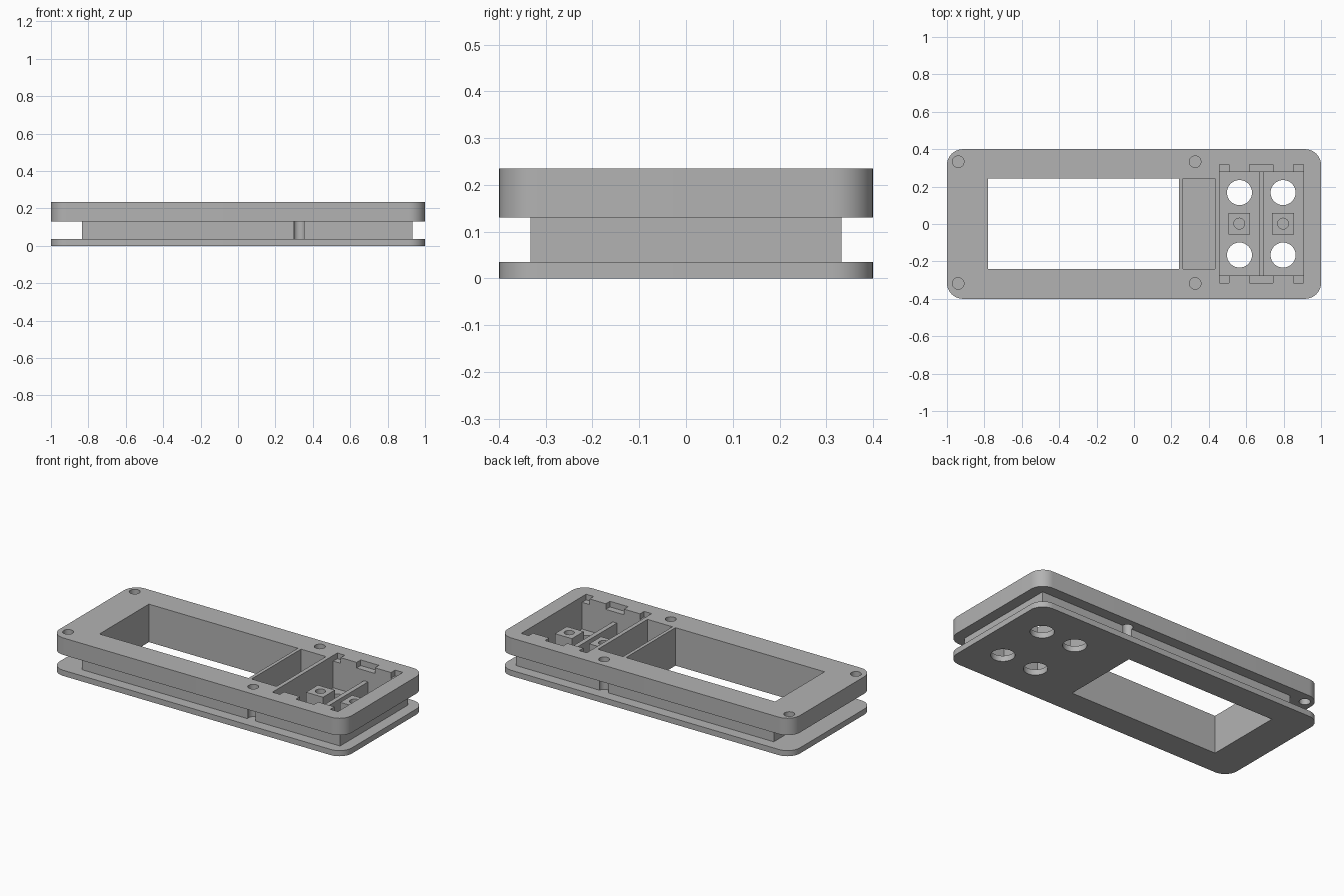
import bpy
import bmesh
import math

if "Cube" in bpy.data.objects:
    bpy.data.objects.remove(bpy.data.objects["Cube"], do_unlink=True)

grey = bpy.data.materials.new("plain grey")
grey.use_nodes = True
COLOR = (0.45, 0.45, 0.45, 1)
grey.diffuse_color = COLOR
grey.node_tree.nodes["Principled BSDF"].inputs["Base Color"].default_value = COLOR

PLATE, RIM, TOP = 0.035, 0.13, 0.235


def prism(name, outline, z0, z1):
    """Extrude a flat outline between two heights."""
    bm = bmesh.new()
    face = bm.faces.new([bm.verts.new((x, y, z0)) for x, y in outline])
    out = bmesh.ops.extrude_face_region(bm, geom=[face])
    moved = [v for v in out["geom"] if isinstance(v, bmesh.types.BMVert)]
    bmesh.ops.translate(bm, verts=moved, vec=(0, 0, z1 - z0))
    bmesh.ops.recalc_face_normals(bm, faces=bm.faces[:])
    mesh = bpy.data.meshes.new(name)
    bm.to_mesh(mesh)
    bm.free()
    mesh.materials.append(grey)
    obj = bpy.data.objects.new(name, mesh)
    bpy.context.collection.objects.link(obj)
    return obj


def box(name, x0, x1, y0, y1, z0, z1):
    return prism(name, [(x0, y0), (x1, y0), (x1, y1), (x0, y1)], z0, z1)


def arc(cx, cy, r, start, sweep, steps):
    angles = [start + sweep * i / steps for i in range(steps + 1)]
    return [(cx + r * math.cos(a), cy + r * math.sin(a)) for a in angles]


def cylinder(name, cx, cy, r, z0, z1):
    return prism(name, arc(cx, cy, r, 0, math.tau, 32)[:-1], z0, z1)


def rounded_plate(name, z0, z1, r=0.085):
    corners = [(1 - r, 0.4 - r), (r - 1, 0.4 - r), (r - 1, r - 0.4), (1 - r, r - 0.4)]
    outline = []
    for i, (x, y) in enumerate(corners):
        outline += arc(x, y, r, i * math.pi / 2, math.pi / 2, 10)
    return prism(name, outline, z0, z1)


def combine(target, tool, operation):
    mod = target.modifiers.new("combine", "BOOLEAN")
    mod.operation = operation
    mod.solver = "EXACT"
    mod.object = tool
    bpy.context.view_layer.objects.active = target
    bpy.ops.object.modifier_apply(modifier=mod.name)
    bpy.data.objects.remove(tool, do_unlink=True)


def smooth(obj):
    bpy.ops.object.select_all(action="DESELECT")
    obj.select_set(True)
    bpy.context.view_layer.objects.active = obj
    bpy.ops.object.shade_smooth_by_angle(angle=math.radians(30))


# Housing: base plate, narrower core and thick upper rim
housing = rounded_plate("housing", 0, PLATE)
combine(housing, box("core", -0.834, 0.932, -0.333, 0.333, 0.02, 0.2), "UNION")
combine(housing, rounded_plate("rim", RIM, TOP), "UNION")

# Display window, narrow pocket and switch pocket
cutters = [
    box("window", -0.78, 0.24, -0.24, 0.243, -0.1, 0.4),
    box("narrow_pocket", 0.261, 0.432, -0.24, 0.243, PLATE, 0.4),
    box("switch_pocket", 0.457, 0.905, -0.276, 0.278, PLATE, 0.4),
]
# Shallow clip notches along both long edges of the switch pocket
for x0, x1 in [(0.457, 0.508), (0.617, 0.742), (0.853, 0.905)]:
    for y0, y1 in [(0.25, 0.318), (-0.316, -0.25)]:
        cutters.append(box("notch", x0, x1, y0, y1, 0.2, 0.4))
# Screw holes stop at the base plate
for x in (-0.94, 0.327):
    for y in (0.333, -0.318):
        cutters.append(cylinder("screw_hole", x, y, 0.031, PLATE, 0.4))
# Round openings through the switch pocket floor
for x in (0.564, 0.797):
    for y in (0.168, -0.166):
        cutters.append(cylinder("floor_hole", x, y, 0.067, -0.1, 0.1))
for cutter in cutters:
    combine(housing, cutter, "DIFFERENCE")
smooth(housing)

# Low divider across the switch pocket
box("pocket_divider", 0.667, 0.695, -0.276, 0.278, PLATE, 0.135)

# Square mounting posts with a blind hole
for name, x in (("right_post", 0.563), ("left_post", 0.797)):
    post = box(name, x - 0.058, x + 0.058, -0.056, 0.06, PLATE, 0.148)
    combine(post, cylinder("post_hole", x, 0.002, 0.029, 0.06, 0.3), "DIFFERENCE")
    smooth(post)
